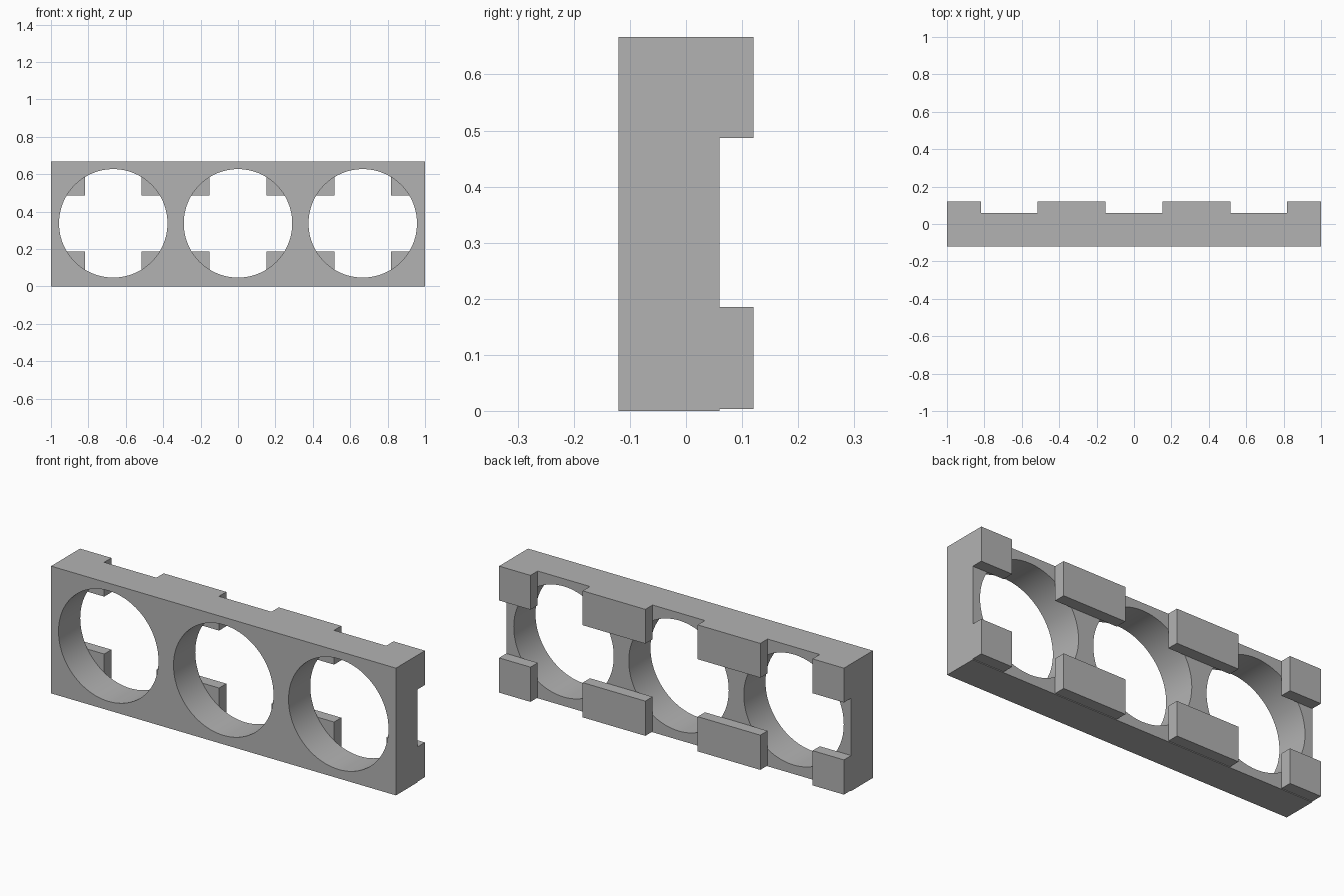
import bpy
import math

old = bpy.data.objects.get("Cube")
if old:
    bpy.data.objects.remove(old, do_unlink=True)

HEIGHT = 0.667
FRONT, FACE, BACK = -0.12, 0.06, 0.12
HOLE_Z, HOLE_RADIUS, PITCH = 0.337, 0.29, 0.667

# Single plain grey
grey = bpy.data.materials.new("plain_grey")
grey.use_nodes = True
colour = (0.45, 0.45, 0.45, 1)
grey.diffuse_color = colour
grey.node_tree.nodes["Principled BSDF"].inputs["Base Color"].default_value = colour


def box(name, x, y, z):
    """Box spanning the (low, high) pairs on each axis."""
    spans = (x, y, z)
    bpy.ops.mesh.primitive_cube_add(size=1, location=[(a + b) / 2 for a, b in spans])
    ob = bpy.context.object
    ob.name = name
    ob.scale = [b - a for a, b in spans]
    bpy.ops.object.transform_apply(location=False, rotation=False, scale=True)
    ob.data.materials.append(grey)
    return ob


# Plate with three round openings
plate = box("plate", (-1, 1), (FRONT, FACE), (0, HEIGHT))
for i in (-1, 0, 1):
    bpy.ops.mesh.primitive_cylinder_add(
        vertices=96, radius=HOLE_RADIUS, depth=1,
        location=(i * PITCH, 0, HOLE_Z), rotation=(math.pi / 2, 0, 0))
    cutter = bpy.context.object
    cutter.name = "hole_cutter"
    cutter.hide_render = True
    cutter.data.materials.append(grey)
    cut = plate.modifiers.new("opening", "BOOLEAN")
    cut.operation = "DIFFERENCE"
    cut.solver = "EXACT"
    cut.object = cutter
    bpy.context.view_layer.objects.active = plate
    bpy.ops.object.modifier_apply(modifier=cut.name)
    bpy.data.objects.remove(cutter, do_unlink=True)

bpy.ops.object.select_all(action="DESELECT")
plate.select_set(True)
bpy.context.view_layer.objects.active = plate
bpy.ops.object.shade_smooth_by_angle(angle=math.radians(30))

# Rear pads: two rows, overlapping the edges of the openings
rows = {"lower": (0.004, 0.186), "upper": (0.487, HEIGHT)}
for row, z in rows.items():
    for side, s in (("left", 1), ("right", -1)):
        for part, inner, outer in (("end", 0.818, 1), ("middle", 0.152, 0.515)):
            x = sorted((s * inner, s * outer))
            box(f"{row}_{side}_{part}_pad", x, (FACE, BACK), z)
